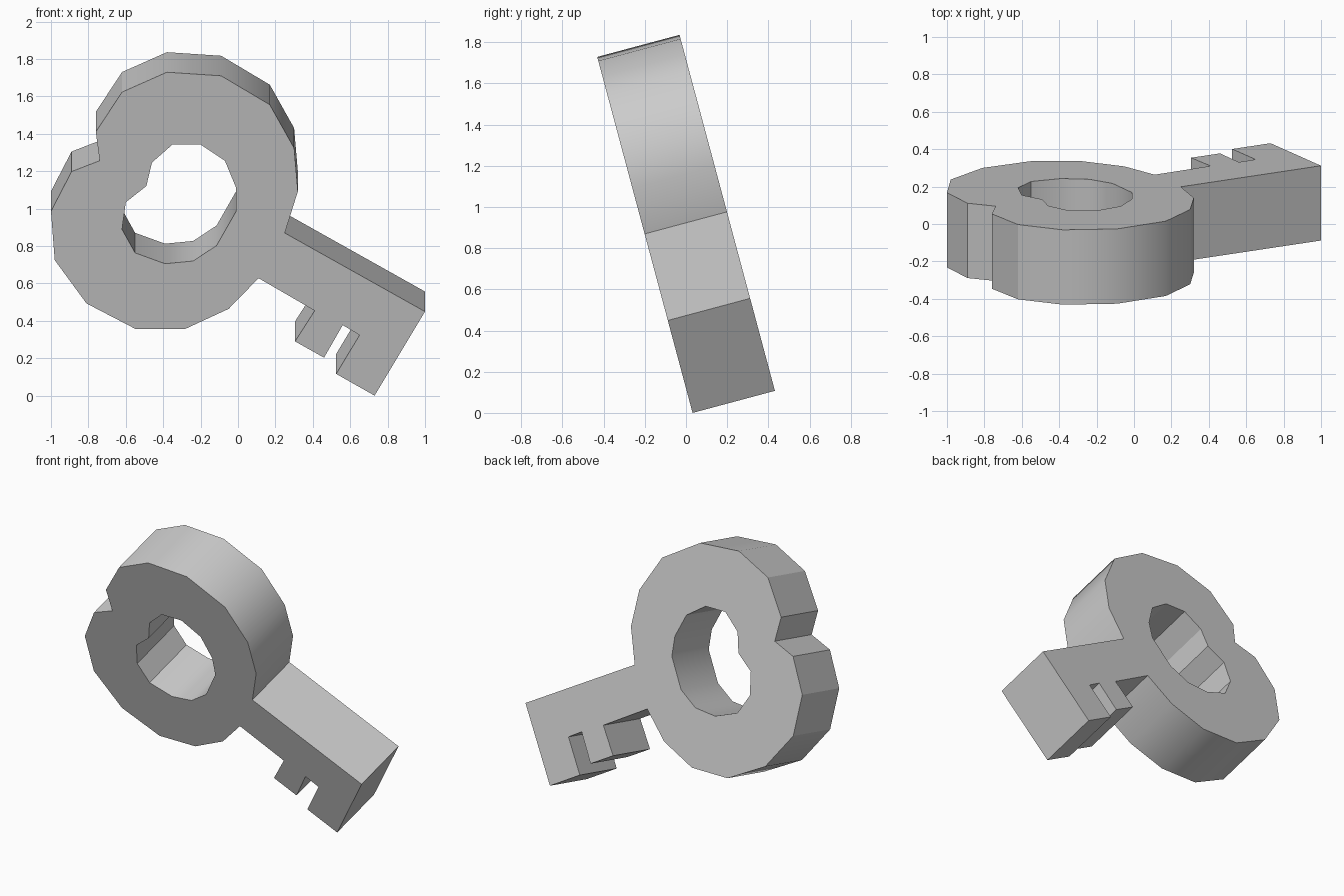
import bpy
import bmesh
from math import radians
from mathutils import Matrix

THICKNESS = 0.414
LEAN = radians(15)

default_cube = bpy.data.objects.get("Cube")
if default_cube:
    bpy.data.objects.remove(default_cube, do_unlink=True)


def make_material(name, colour):
    material = bpy.data.materials.new(name)
    material.use_nodes = True
    material.diffuse_color = colour
    shader = next(n for n in material.node_tree.nodes if n.type == "BSDF_PRINCIPLED")
    shader.inputs["Base Color"].default_value = colour
    return material


def add_loop(bm, points):
    """Draw a closed outline in the upright XZ plane and return its edges."""
    verts = [bm.verts.new((x, 0, z)) for x, z in points]
    return [bm.edges.new((a, b)) for a, b in zip(verts, verts[1:] + verts[:1])]


# Lobed bow, going anticlockwise from the top of the shaft to its underside
bow = [(.25, .9), (.32, 1.13), (.3, 1.37), (.17, 1.61), (-.09, 1.77),
       (-.38, 1.79), (-.62, 1.68), (-.76, 1.46), (-.74, 1.3), (-.89, 1.24),
       (-1, 1.02), (-.98, .75), (-.81, .51), (-.55, .37), (-.28, .37),
       (-.05, .48), (.11, .65)]

# Shaft with two teeth along its underside
shaft = [(.41, .47), (.305, .3), (.46, .21), (.56, .39), (.65, .335),
         (.525, .12), (.73, 0), (1, .465)]

# Finger hole through the bow
hole = [(-.01, 1.02), (-.01, 1.15), (-.07, 1.3), (-.2, 1.39), (-.35, 1.39),
        (-.46, 1.29), (-.49, 1.16), (-.6, 1.07), (-.62, .92), (-.55, .79),
        (-.39, .73), (-.24, .745), (-.115, .83)]

# Fill between the outline and the hole, then extrude to a solid
bm = bmesh.new()
edges = add_loop(bm, bow + shaft) + add_loop(bm, hole)
bmesh.ops.triangle_fill(bm, edges=edges, use_beauty=True)
extruded = bmesh.ops.extrude_face_region(bm, geom=bm.faces[:], use_keep_orig=True)
back_verts = [g for g in extruded["geom"] if isinstance(g, bmesh.types.BMVert)]
bmesh.ops.translate(bm, verts=back_verts, vec=(0, THICKNESS, 0))
bmesh.ops.recalc_face_normals(bm, faces=bm.faces[:])

# Lean the whole key forward and centre it
lean = Matrix.Translation((0, 0.032, 0)) @ Matrix.Rotation(LEAN, 4, "X")
bmesh.ops.transform(bm, matrix=lean, verts=bm.verts[:])

mesh = bpy.data.meshes.new("key")
bm.to_mesh(mesh)
bm.free()
key = bpy.data.objects.new("key", mesh)
bpy.context.collection.objects.link(key)
mesh.materials.append(make_material("plain grey", (0.6, 0.6, 0.6, 1)))

# Rounded rims stay smooth while the corners stay crisp
bpy.ops.object.select_all(action="DESELECT")
key.select_set(True)
bpy.context.view_layer.objects.active = key
bpy.ops.object.shade_smooth_by_angle(angle=radians(30.5))
